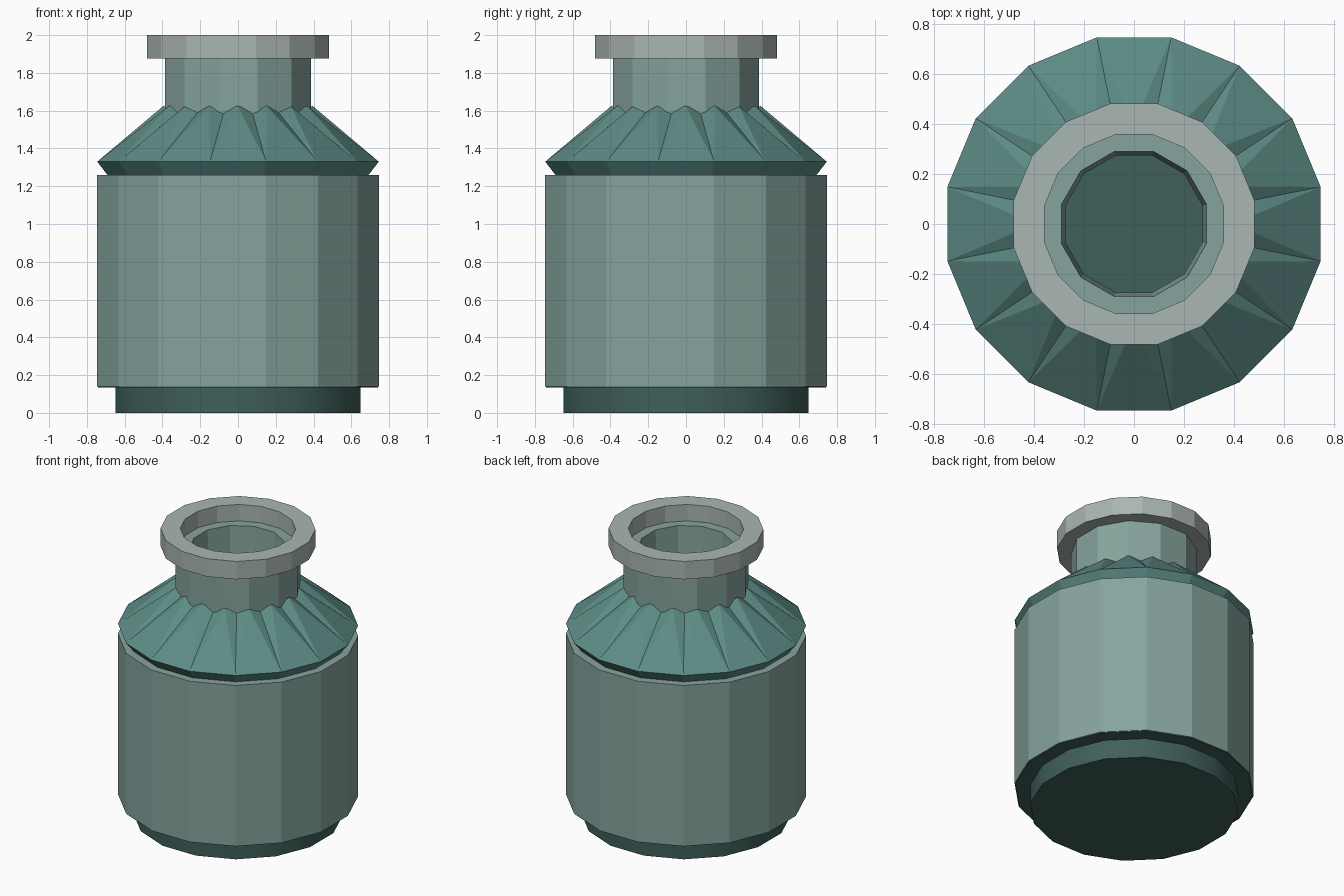
import bpy, bmesh, math

if "Cube" in bpy.data.objects:
    bpy.data.objects.remove(bpy.data.objects["Cube"])

SIDES = 16


def material(name, rgb):
    m = bpy.data.materials.new(name)
    m.diffuse_color = (*rgb, 1)
    m.use_nodes = True
    m.node_tree.nodes["Principled BSDF"].inputs["Base Color"].default_value = m.diffuse_color
    return m


SAGE = material("sage", (0.24, 0.37, 0.34))
PALE = material("pale_grey_green", (0.40, 0.47, 0.44))
TEAL = material("teal", (0.11, 0.26, 0.235))
DARK = material("dark_teal", (0.05, 0.115, 0.102))


def ring(bm, r, z, n=SIDES, turn=0.5):
    """Ring of vertices; turn is the angular offset in steps."""
    step = 2 * math.pi / n
    return [bm.verts.new((r * math.cos((i + turn) * step),
                          r * math.sin((i + turn) * step), z)) for i in range(n)]


def bridge(bm, a, b):
    n = len(a)
    for i in range(n):
        j = (i + 1) % n
        bm.faces.new((a[i], a[j], b[j], b[i]))


def finish(bm, name, mat):
    bmesh.ops.recalc_face_normals(bm, faces=bm.faces)
    mesh = bpy.data.meshes.new(name)
    bm.to_mesh(mesh)
    bm.free()
    mesh.materials.append(mat)
    ob = bpy.data.objects.new(name, mesh)
    bpy.context.collection.objects.link(ob)
    return ob


def turned(name, profile, mat, n=SIDES, tube=True):
    """Spin a profile: closed tube, or a solid with capped ends."""
    bm = bmesh.new()
    rings = [ring(bm, r, z, n) for r, z in profile]
    for a, b in zip(rings, rings[1:]):
        bridge(bm, a, b)
    if tube:
        bridge(bm, rings[-1], rings[0])
    else:
        bm.faces.new(rings[0])
        bm.faces.new(rings[-1])
    return finish(bm, name, mat)


# Foot with a hidden flange forming the jar floor
base = turned("base", [(0.66, 0), (0.66, 0.135), (0.755, 0.135), (0.755, 0.15)],
              DARK, tube=False)
bpy.context.view_layer.objects.active = base
base.select_set(True)
bpy.ops.object.shade_smooth_by_angle(angle=math.radians(30))

# Straight faceted wall
turned("body", [(0.76, 0.14), (0.76, 1.26), (0.69, 1.26), (0.69, 0.14)], SAGE)

# Twelve-sided neck and sixteen-sided lip
turned("neck", [(0.40, 1.52), (0.40, 1.885), (0.30, 1.885), (0.283, 1.52)], SAGE, n=12)
turned("rim", [(0.49, 1.875), (0.49, 2.0), (0.365, 2.0), (0.365, 1.875)], PALE)

# Pleated shoulder: flat triangles with a folded groove above each corner
bm = bmesh.new()
inner = ring(bm, 0.68, 1.26)
foot = ring(bm, 0.705, 1.26)
corner = ring(bm, 0.76, 1.33)
apex = ring(bm, 0.395, 1.625, turn=0.0)
groove = ring(bm, 0.365, 1.605)
bridge(bm, inner, foot)
bridge(bm, foot, corner)
for i in range(SIDES):
    j = (i + 1) % SIDES
    bm.faces.new((corner[i], corner[j], apex[j]))
    bm.faces.new((corner[i], groove[i], apex[i]))
    bm.faces.new((corner[i], apex[j], groove[i]))
# Underside of the shoulder
under = ring(bm, 0.36, 1.56)
bridge(bm, inner, under)
for i in range(SIDES):
    j = (i + 1) % SIDES
    bm.faces.new((groove[i], apex[j], groove[j]))
bridge(bm, groove, under)
finish(bm, "shoulder", TEAL)
